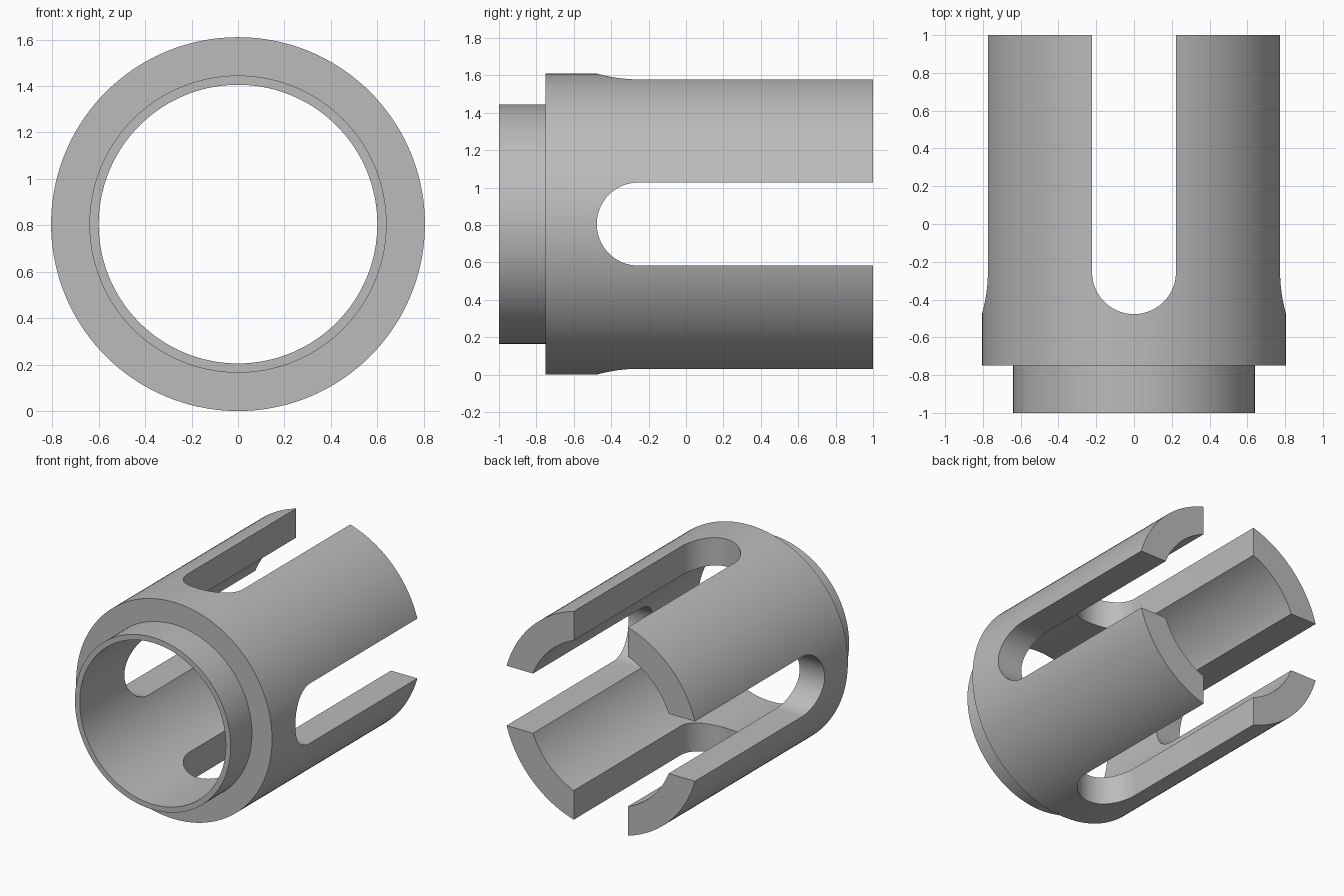
import bpy, bmesh, math
from mathutils import Matrix, Vector

AXIS_Z = 0.805      # height of the tube's axis, equal to its outer radius
SLOT_R = 0.222      # half width of each slot
SLOT_Y = -0.255     # centre of the rounded slot end

cube = bpy.data.objects.get("Cube")
if cube:
    bpy.data.objects.remove(cube, do_unlink=True)

grey = bpy.data.materials.new("plain_grey")
grey.use_nodes = True
colour = (0.5, 0.5, 0.5, 1)
grey.diffuse_color = colour
grey.node_tree.nodes["Principled BSDF"].inputs["Base Color"].default_value = colour


def make_object(name, bm):
    bmesh.ops.remove_doubles(bm, verts=bm.verts, dist=1e-5)
    bmesh.ops.recalc_face_normals(bm, faces=bm.faces)
    mesh = bpy.data.meshes.new(name)
    bm.to_mesh(mesh)
    bm.free()
    mesh.materials.append(grey)
    obj = bpy.data.objects.new(name, mesh)
    obj.location.z = AXIS_Z
    bpy.context.collection.objects.link(obj)
    return obj


def lathe(name, profile, steps=144):
    """Spin a closed (radius, y) profile about the y axis."""
    bm = bmesh.new()
    verts = [bm.verts.new((r, y, 0)) for r, y in profile]
    edges = [bm.edges.new((v, verts[i - 1])) for i, v in enumerate(verts)]
    bmesh.ops.spin(bm, geom=verts + edges, cent=(0, 0, 0), axis=(0, 1, 0),
                   angle=2 * math.pi, steps=steps)
    return make_object(name, bm)


def slot_cutter(name, turn, steps=48):
    """Round-ended bar that cuts two opposite slots, open at the back."""
    bm = bmesh.new()
    outline = [(SLOT_R, 1.2), (-SLOT_R, 1.2)]
    for i in range(steps + 1):
        a = math.pi * (1 + i / steps)
        outline.append((SLOT_R * math.cos(a), SLOT_Y + SLOT_R * math.sin(a)))
    face = bm.faces.new([bm.verts.new((x, y, -1)) for x, y in outline])
    top = bmesh.ops.extrude_face_region(bm, geom=[face])["geom"]
    bmesh.ops.translate(bm, vec=Vector((0, 0, 2)),
                        verts=[g for g in top if isinstance(g, bmesh.types.BMVert)])
    bmesh.ops.rotate(bm, verts=bm.verts, cent=(0, 0, 0),
                     matrix=Matrix.Rotation(turn, 3, 'Y'))
    return make_object(name, bm)


# Tube with a narrower neck at the front
sleeve = lathe("slotted_sleeve", [(0.60, -1), (0.64, -1), (0.64, -0.75),
                                  (0.805, -0.75), (0.805, 1), (0.60, 1)])

# Four slots: one vertical and one horizontal bar cut right through
cutters = [slot_cutter("vertical_slot_cutter", 0),
           slot_cutter("horizontal_slot_cutter", math.pi / 2)]
for cutter in cutters:
    cutter.hide_render = True
    mod = sleeve.modifiers.new(cutter.name, 'BOOLEAN')
    mod.operation = 'DIFFERENCE'
    mod.solver = 'EXACT'
    mod.object = cutter

# Bake the cuts, then smooth the round walls and keep the edges sharp
bpy.ops.object.select_all(action='DESELECT')
sleeve.select_set(True)
bpy.context.view_layer.objects.active = sleeve
for mod in list(sleeve.modifiers):
    bpy.ops.object.modifier_apply(modifier=mod.name)
for cutter in cutters:
    bpy.data.objects.remove(cutter, do_unlink=True)
bpy.ops.object.shade_smooth_by_angle(angle=math.radians(30))
